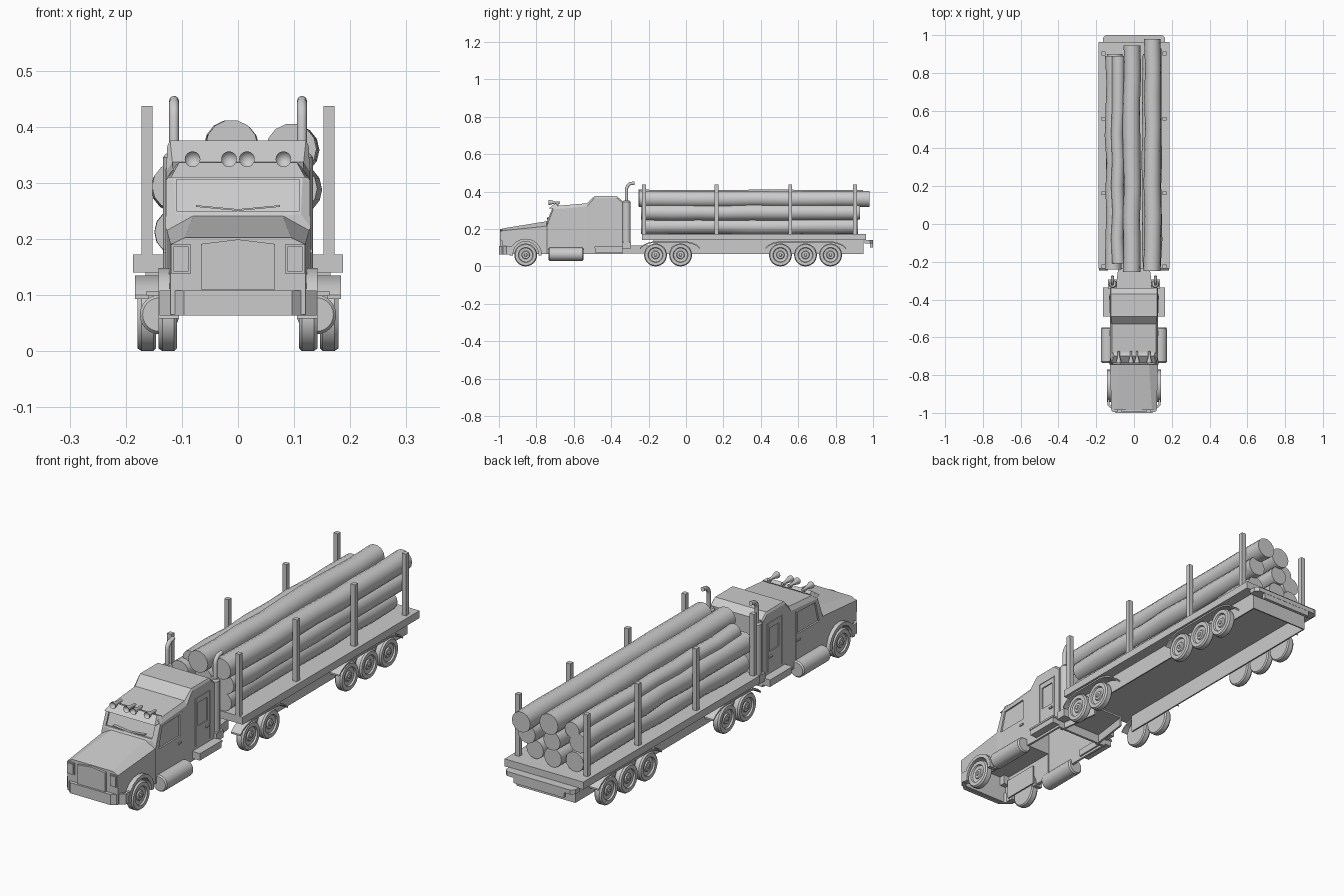
import bpy, bmesh, math, random
from mathutils import Vector

if "Cube" in bpy.data.objects:
    bpy.data.objects.remove(bpy.data.objects["Cube"])

random.seed(4)
PLACE = {'x': lambda p, q, a: (a, p, q), 'y': lambda p, q, a: (p, a, q), 'z': lambda p, q, a: (p, q, a)}


def finish(name, bm, mirror=False, smooth=False):
    bmesh.ops.remove_doubles(bm, verts=bm.verts, dist=1e-5)
    bmesh.ops.recalc_face_normals(bm, faces=bm.faces)
    me = bpy.data.meshes.new(name)
    bm.to_mesh(me)
    bm.free()
    if smooth:
        me.shade_smooth()
        me.set_sharp_from_angle(angle=math.radians(35))
    ob = bpy.data.objects.new(name, me)
    bpy.context.collection.objects.link(ob)
    if mirror:
        ob.modifiers.new("Mirror", 'MIRROR')
    return ob


def loft(name, rings, caps=True, **kw):
    bm = bmesh.new()
    vr = [[bm.verts.new(p) for p in r] for r in rings]
    n = len(vr[0])
    for a, b in zip(vr, vr[1:]):
        for i in range(n):
            bm.faces.new((a[i], a[(i + 1) % n], b[(i + 1) % n], b[i]))
    if caps:
        bm.faces.new(vr[0])
        bm.faces.new(vr[-1])
    return finish(name, bm, **kw)


def prism(name, pts, a0, a1, axis='x', **kw):
    return loft(name, [[PLACE[axis](p, q, a) for p, q in pts] for a in (a0, a1)], **kw)


def box(name, x0, x1, y0, y1, z0, z1, **kw):
    return prism(name, [(y0, z0), (y1, z0), (y1, z1), (y0, z1)], x0, x1, **kw)


def lathe(name, prof, c, axis='x', seg=24, **kw):
    # profile is (radius, distance along axis) around centre c
    rings = []
    for r, a in prof:
        r = max(r, 1e-6)
        rings.append([Vector(c) + Vector(PLACE[axis](r * math.cos(t), r * math.sin(t), a))
                      for t in (2 * math.pi * i / seg for i in range(seg))])
    return loft(name, rings, caps=False, smooth=True, **kw)


def cut(ob, cutter):
    cutter.hide_render = True
    cutter.display_type = 'WIRE'
    m = ob.modifiers.new("Cut", 'BOOLEAN')
    m.operation, m.object, m.solver = 'DIFFERENCE', cutter, 'EXACT'


# hood, cab and sleeper as one shell: y, half width, shoulder z, roof half width, roof z
sections = [(-.985, .12, .19, .095, .202), (-.745, .127, .215, .08, .241), (-.742, .129, .22, .112, .245),
            (-.71, .128, .305, .116, .322), (-.53, .128, .32, .117, .337), (-.49, .126, .366, .121, .375),
            (-.37, .126, .366, .121, .375), (-.34, .126, .342, .121, .35)]
cab = loft("cab_body", [[(-w, y, .065), (-w, y, zs), (-wt, y, zt), (wt, y, zt), (w, y, zs), (w, y, .065)]
                        for y, w, zs, wt, zt in sections])
cut(cab, box("hood_cavity_cutter", -.112, .112, -.975, -.67, -.05, .178))
cut(cab, box("cab_cavity_cutter", -.117, .117, -.695, -.35, -.06, .305))
cut(cab, lathe("wheel_arch_cutter", [(0, -.3), (.072, -.3), (.072, .3), (0, .3)], (0, -.857, .065)))
side_window = [(-.72, .205), (-.575, .205), (-.575, .298), (-.695, .293)]
cut(cab, prism("side_window_cutter", side_window, .121, .2, mirror=True))
cut(cab, box("sleeper_window_cutter", .121, .2, -.45, -.385, .2, .3, mirror=True))
cut(cab, prism("windshield_cutter", [(-.8, .25), (-.732, .25), (-.71, .306), (-.8, .306)], -.11, .11))

# door seams and handles
for y0, y1, z0, z1, nm in ((-.735, -.56, .085, .305, "cab_door"), (-.47, -.37, .12, .325, "sleeper_door")):
    for i, (a, b, c, d) in enumerate(((y0, y0 + .004, z0, z1), (y1 - .004, y1, z0, z1), (y0, y1, z1 - .004, z1))):
        if nm == "sleeper_door" or i == 1:
            box(nm + "_trim", .122, .129, a, b, c, d, mirror=True)
    box(nm + "_handle", .124, .133, y1 - .03, y1 - .01, .175, .182, mirror=True)

# wipers
for s in (-1, 1):
    prism("wiper", [(0, .25), (s * .075, .257), (s * .075, .26), (0, .253)], -.742, -.728, axis='y')

# wrapped sun visor and roof horns
loft("sun_visor", [[(s * x, y, z) for x, y, z in ((.126, -.7, .31), (.12, -.735, .309), (.105, -.7, .336),
                                                  (.112, -.68, .33))] for s in (-1, 1)])
for x in (-.081, -.016, .016, .081):
    lathe("roof_horn", [(0, -.724), (.011, -.73), (.014, -.735), (.014, -.729), (.006, -.702), (.006, -.675),
                        (0, -.673)], (x, 0, .342), axis='y', seg=16)
    box("horn_mount", x - .004, x + .004, -.695, -.682, .322, .34)

# front end
prism("front_bumper", [(-.14, -.925), (-.14, -.96), (-.096, -1), (.096, -1), (.14, -.96), (.14, -.925),
                       (.13, -.925), (.13, -.955), (.09, -.985), (-.09, -.985), (-.13, -.955), (-.13, -.925)],
      .063, .108, axis='z')
prism("grille", [(-.066, .11), (.066, .11), (.066, .191), (0, .199), (-.066, .191)], -.995, -.98, axis='y')
box("headlight_housing", .084, .119, -.989, -.95, .138, .19, mirror=True)
box("headlight", .088, .115, -.994, -.98, .142, .186, mirror=True)
arc = [math.radians(a) for a in range(-5, 186, 19)]
flare = [(-.857 + .086 * math.cos(a), .065 + .083 * math.sin(a)) for a in arc]
flare += [(-.857 + .068 * math.cos(a), .065 + .068 * math.sin(a)) for a in reversed(arc)]
prism("front_fender", flare, .105, .142, mirror=True, smooth=True)
box("wheel_well_panel", .095, .101, -.94, -.775, .065, .15, mirror=True)

# fuel tanks and side steps
lathe("fuel_tank", [(0, -.735), (.03, -.735), (.035, -.729), (.035, -.554), (.03, -.548), (0, -.548)],
      (.14, 0, .065), axis='y', mirror=True)
box("side_step", .11, .16, -.487, -.34, .075, .105, mirror=True)
box("side_step_lip", .12, .163, -.49, -.337, .099, .107, mirror=True)

# exhaust stacks
box("exhaust_base", .09, .137, -.342, -.295, .095, .13, mirror=True)
lathe("exhaust_muffler", [(0, .12), (.022, .12), (.022, .345), (.016, .352), (0, .352)], (.112, -.318, 0),
      axis='z', seg=16, mirror=True)
for s in (-1, 1):
    cu = bpy.data.curves.new("exhaust_pipe", 'CURVE')
    cu.dimensions, cu.bevel_depth, cu.bevel_resolution, cu.use_fill_caps = '3D', .009, 3, True
    path = [(-.318, .34), (-.318, .415), (-.312, .431), (-.3, .442), (-.275, .446)]
    sp = cu.splines.new('POLY')
    sp.points.add(len(path) - 1)
    for p, (y, z) in zip(sp.points, path):
        p.co = (s * .114, y, z, 1)
    bpy.context.collection.objects.link(bpy.data.objects.new("exhaust_pipe", cu))

# truck chassis behind the cab: top plate and tapered rails
prism("chassis_plate", [(-.1, -.36), (.1, -.36), (.075, -.17), (-.075, -.17)], .104, .112, axis='z')
prism("chassis_rail", [(.092, -.36), (.1, -.36), (.075, -.17), (.067, -.17)], .068, .112, axis='z', mirror=True)

# trailer deck, open frame and stepped rear bumper
box("trailer_deck", -.187, .187, -.235, .963, .14, .172)
box("frame_side", .134, .14, -.175, .95, .065, .142, mirror=True)
box("frame_rear", -.135, .135, .944, .95, .065, .142)
prism("rear_bumper_bar", [(-.165, .955), (.165, .955), (.165, .985), (.15, 1), (-.15, 1), (-.165, .985)],
      .123, .142, axis='z')
box("rear_bumper_lower", -.12, .12, .985, .999, .1, .125)

# stakes
for y in (-.225, .163, .557, .903):
    box("stake", .152, .172, y - .01, y + .01, .165, .437, mirror=True)

# wheels: dished rim and rounded tyre
tyre = [(0, .0), (.056, 0), (.061, .005), (.061, .026), (.056, .033), (.04, .033), (.037, .026),
        (.022, .024), (.019, .029), (.009, .029), (.007, .033), (0, .033)]
for y, x in ((-.857, .109), (-.163, .146), (-.029, .146), (.505, .146), (.639, .146), (.773, .146)):
    lathe("wheel", tyre, (x, y, .061), mirror=True, seg=28)

# mudguards over the wheel groups
for y0, y1 in ((-.245, .075), (.425, .855)):
    ends = [(0, .1), (.018, .116), (.045, .128), (.08, .135)]
    top = [(y0 + d, z) for d, z in ends] + [(y1 - d, z) for d, z in reversed(ends)]
    prism("mudguard", top + [(y, z - .007) for y, z in reversed(top)], .138, .184, mirror=True, smooth=True)

# logs: x, z, radius, front y, rear y
logs = [(-.105, .214, .042, -.22, .90), (-.012, .214, .042, -.24, .92), (.085, .214, .042, -.23, .90),
        (-.108, .292, .043, -.24, .89), (-.012, .288, .041, -.22, .93), (.102, .288, .043, -.23, .93),
        (-.085, .34, .034, -.21, .89), (-.01, .364, .046, -.255, .945), (.098, .36, .044, -.25, .98)]
for x, z, r, y0, y1 in logs:
    rings = []
    for k in range(9):
        dx, dz, rr = random.uniform(-.004, .004), random.uniform(-.002, .002), r * random.uniform(.96, 1.03)
        rings.append([(x + dx + rr * math.cos(t), y0 + (y1 - y0) * k / 8, z + dz + rr * math.sin(t))
                      for t in (2 * math.pi * i / 14 for i in range(14))])
    loft("log", rings, smooth=True)
